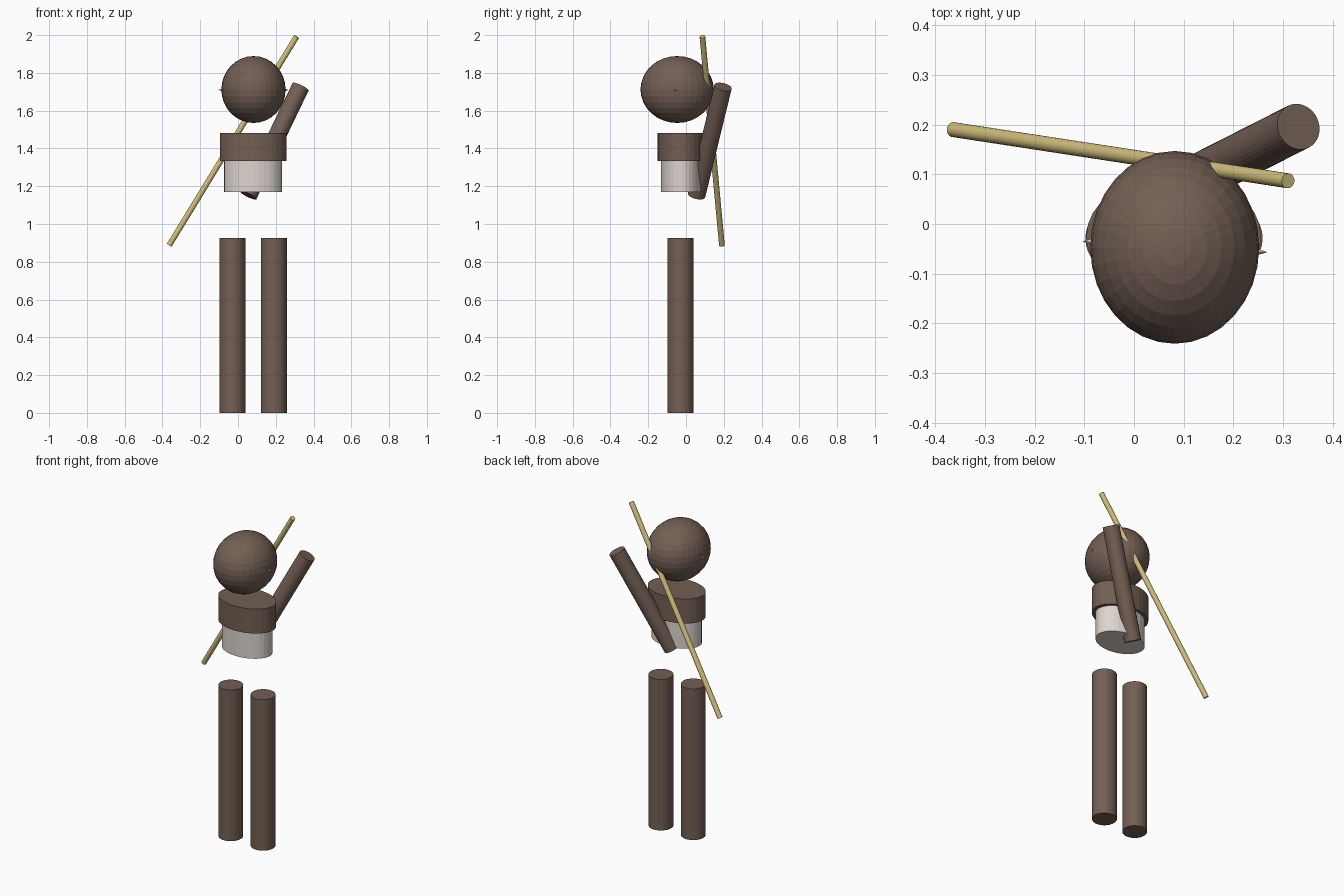
import bpy
from mathutils import Vector

cube = bpy.data.objects.get("Cube")
if cube:
    bpy.data.objects.remove(cube, do_unlink=True)


def material(name, rgb):
    mat = bpy.data.materials.new(name)
    mat.use_nodes = True
    mat.diffuse_color = (*rgb, 1)
    mat.node_tree.nodes["Principled BSDF"].inputs["Base Color"].default_value = (*rgb, 1)
    return mat


BROWN = material("dark brown", (0.17, 0.115, 0.088))
PALE = material("off white", (0.72, 0.66, 0.62))
STRAW = material("straw yellow", (0.65, 0.53, 0.21))


def finish(name, mat):
    obj = bpy.context.object
    obj.name = name
    obj.data.materials.append(mat)
    return obj


def drum(name, mat, x, y, rx, ry, bottom, top):
    """Upright elliptical cylinder."""
    bpy.ops.mesh.primitive_cylinder_add(
        vertices=32, radius=1, depth=1, location=(x, y, (bottom + top) / 2))
    bpy.context.object.scale = (rx, ry, top - bottom)
    return finish(name, mat)


def rod(name, mat, start, end, r1, r2, sides=32):
    """Cylinder or cone running from start to end."""
    a, b = Vector(start), Vector(end)
    bpy.ops.mesh.primitive_cone_add(
        vertices=sides, radius1=r1, radius2=r2, depth=(b - a).length, location=(a + b) / 2)
    bpy.context.object.rotation_euler = (b - a).to_track_quat("Z", "Y").to_euler()
    return finish(name, mat)


# Legs
for side, x in (("right", -0.029), ("left", 0.19)):
    drum(side + "_leg", BROWN, x, -0.029, 0.069, 0.069, 0, 0.925)

# Body
drum("waist", PALE, 0.08, -0.025, 0.154, 0.108, 1.17, 1.333)
drum("chest", BROWN, 0.08, -0.025, 0.176, 0.125, 1.333, 1.483)

# Head, slightly longer front to back
bpy.ops.mesh.primitive_uv_sphere_add(segments=32, ring_count=16, radius=1,
                                     location=(0.082, -0.047, 1.712))
bpy.context.object.scale = (0.17, 0.194, 0.177)
finish("head", BROWN)

# Tiny points on the sides of the head
rod("right_spike", PALE, (-0.07, -0.037, 1.71), (-0.104, -0.035, 1.71), 0.012, 0, 4)
rod("left_spike", PALE, (0.235, -0.055, 1.71), (0.268, -0.057, 1.71), 0.012, 0, 4)

# Raised arm behind the body, and the staff
rod("left_arm", BROWN, (0.055, 0.056, 1.152), (0.331, 0.196, 1.726), 0.047, 0.047)
rod("staff", STRAW, (-0.364, 0.19, 0.888), (0.31, 0.087, 1.992), 0.015, 0.015)
